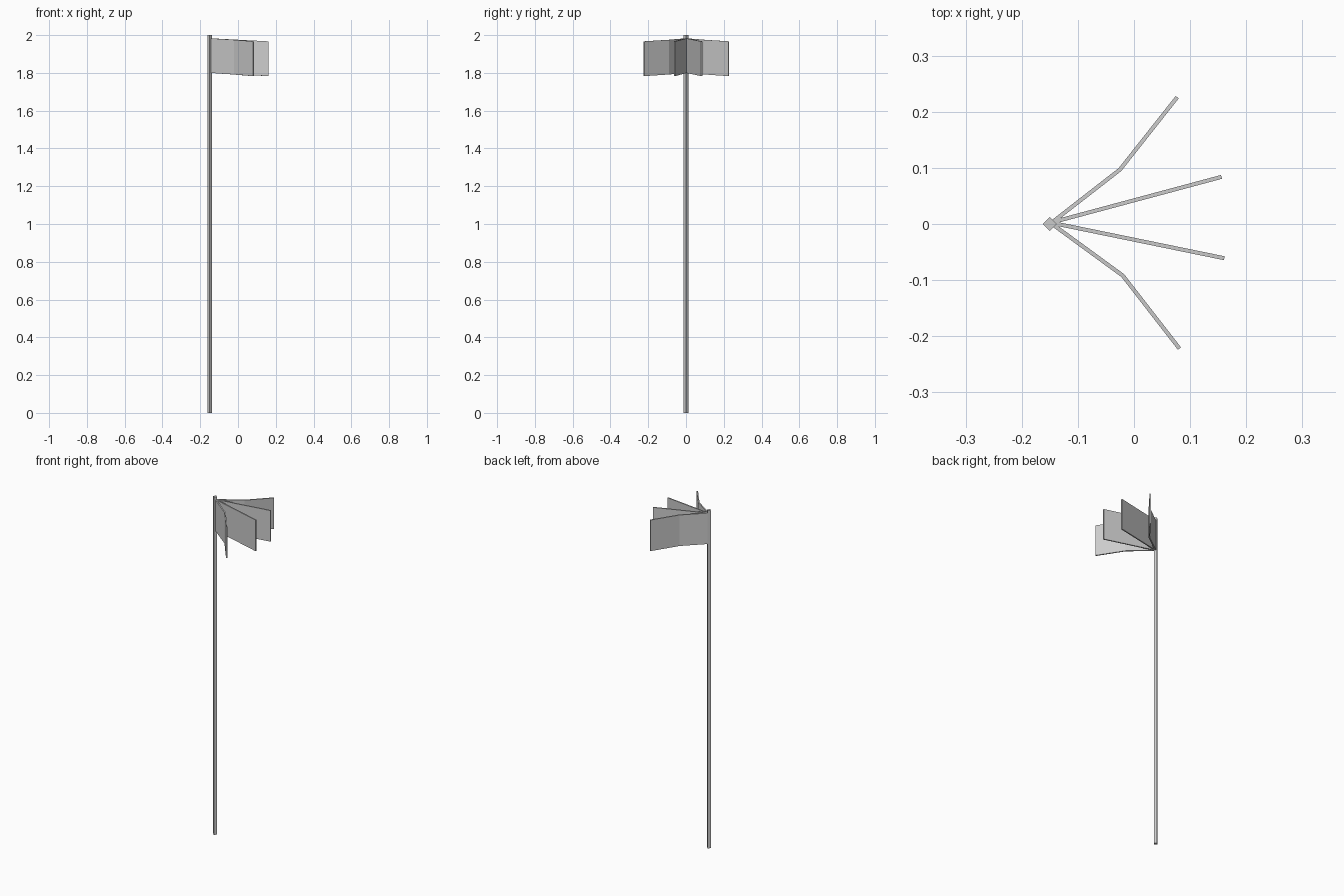
import bpy, bmesh
from mathutils import Vector

if "Cube" in bpy.data.objects:
    bpy.data.objects.remove(bpy.data.objects["Cube"])

POLE_X = -0.15
THICK = 0.007


def make_object(name, bm):
    bmesh.ops.recalc_face_normals(bm, faces=bm.faces[:])
    mesh = bpy.data.meshes.new(name)
    bm.to_mesh(mesh)
    bm.free()
    bpy.context.collection.objects.link(bpy.data.objects.new(name, mesh))


def side_offsets(path):
    # mitred half-thickness offset at every path point
    segs = [(b - a).normalized() for a, b in zip(path, path[1:])]
    norms = [Vector((-s.y, s.x)) for s in segs]
    out = []
    for i in range(len(path)):
        a, b = norms[max(i - 1, 0)], norms[min(i, len(norms) - 1)]
        m = (a + b).normalized()
        out.append(m * (THICK / 2) / m.dot(a))
    return out


def streamer(name, points):
    # thin panel following a plan-view path, drooping towards the tip
    path = [Vector(p) for p in points]
    length = (path[-1] - path[0]).length
    bm = bmesh.new()
    rings = []
    for p, o in zip(path, side_offsets(path)):
        t = (p - path[0]).length / length
        top, bottom = 1.983 - 0.016 * t, 1.80 - 0.017 * t
        rings.append([bm.verts.new((q.x, q.y, z)) for q, z in
                      ((p + o, bottom), (p - o, bottom), (p - o, top), (p + o, top))])
    for r, s in zip(rings, rings[1:]):
        for i in range(4):
            j = (i + 1) % 4
            bm.faces.new((r[i], r[j], s[j], s[i]))
    bm.faces.new(rings[0])
    bm.faces.new(rings[-1])
    make_object(name, bm)


# four-sided pole, turned corner-on
bm = bmesh.new()
R = 0.0125
base = bm.faces.new([bm.verts.new((POLE_X + x * R, y * R, 0))
                     for x, y in ((1, 0), (0, 1), (-1, 0), (0, -1))])
ext = bmesh.ops.extrude_face_region(bm, geom=[base], use_keep_orig=True)
for v in ext["geom"]:
    if isinstance(v, bmesh.types.BMVert):
        v.co.z = 2.0
make_object("pole", bm)

# fanned flag panels: outer two bent, inner two straight
root = (POLE_X + 0.004, 0)
streamer("flag_back_outer", [(root[0], 0.003), (-0.025, 0.097), (0.077, 0.226)])
streamer("flag_back_inner", [(root[0], 0.003), (0.156, 0.084)])
streamer("flag_front_inner", [(root[0], 0.002), (0.161, -0.061)])
streamer("flag_front_outer", [(root[0], 0.0), (-0.02, -0.092), (0.081, -0.222)])
